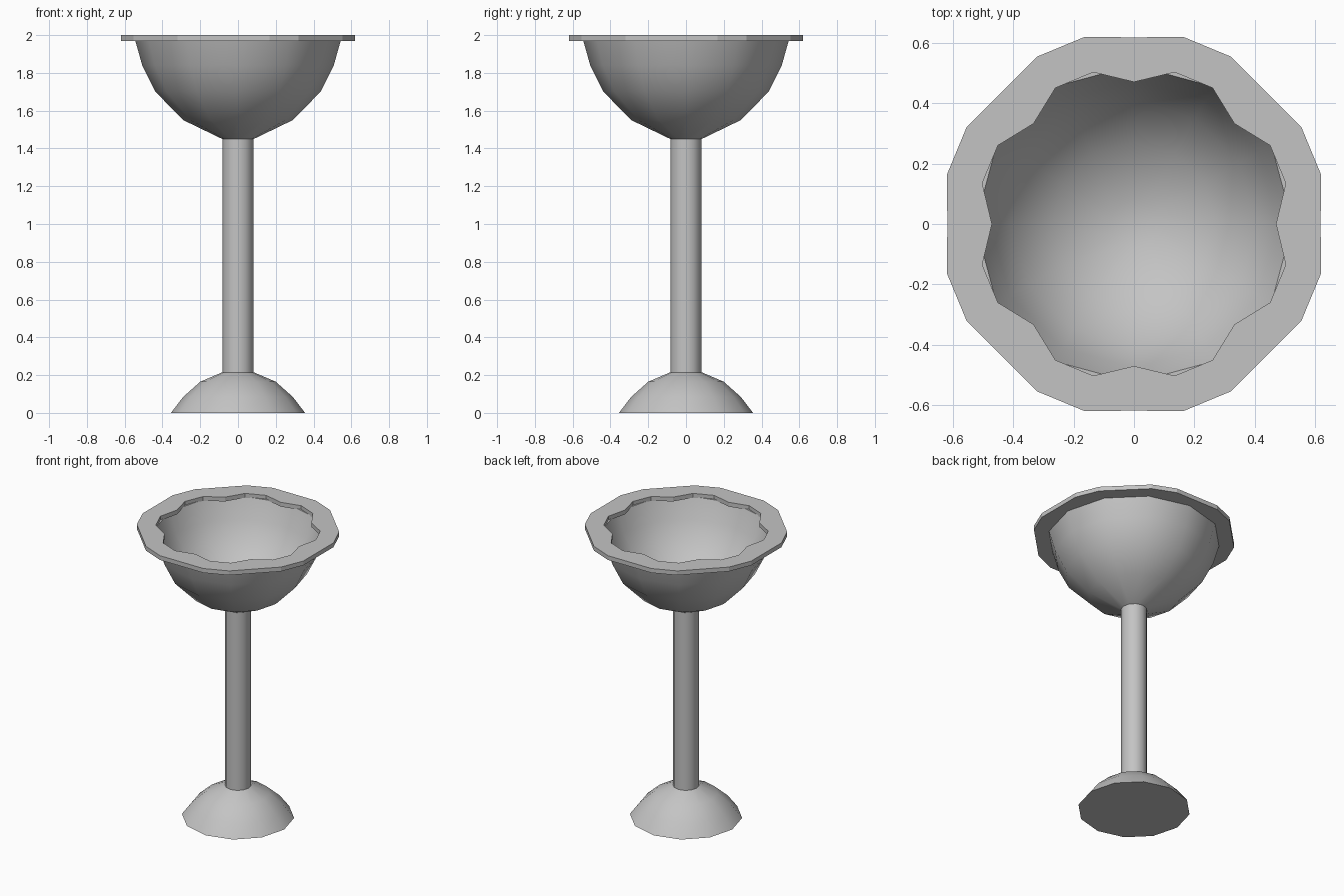
import bpy, bmesh, math

cube = bpy.data.objects.get("Cube")
if cube:
    bpy.data.objects.remove(cube, do_unlink=True)

GREY = (0.55, 0.55, 0.55, 1.0)
mat = bpy.data.materials.new("plain grey")
mat.use_nodes = True
mat.diffuse_color = GREY
mat.node_tree.nodes["Principled BSDF"].inputs["Base Color"].default_value = GREY

SIDES = 12


def finish(name, bm, angle):
    bmesh.ops.recalc_face_normals(bm, faces=bm.faces)
    mesh = bpy.data.meshes.new(name)
    bm.to_mesh(mesh)
    bm.free()
    mesh.materials.append(mat)
    ob = bpy.data.objects.new(name, mesh)
    bpy.context.collection.objects.link(ob)
    bpy.ops.object.select_all(action="DESELECT")
    ob.select_set(True)
    bpy.context.view_layer.objects.active = ob
    bpy.ops.object.shade_smooth_by_angle(angle=math.radians(angle))
    return ob


def ring(bm, radii, z):
    n = len(radii)
    return [bm.verts.new((r * math.cos(math.tau * i / n),
                          r * math.sin(math.tau * i / n), z))
            for i, r in enumerate(radii)]


def bridge(bm, a, b):
    for i in range(len(a)):
        j = (i + 1) % len(a)
        bm.faces.new((a[i], a[j], b[j], b[i]))


def lathe(name, profile, cap_start=False, cap_end=False):
    bm = bmesh.new()
    rings = [ring(bm, [r] * SIDES, z) for r, z in profile]
    for a, b in zip(rings, rings[1:]):
        bridge(bm, a, b)
    if cap_start:
        bm.faces.new(rings[0])
    if cap_end:
        bm.faces.new(rings[-1])
    return finish(name, bm, 50)


# Domed foot with a flat underside
lathe("foot", [(0.355, 0), (0.29, 0.085), (0.20, 0.165), (0.083, 0.215)],
      cap_start=True)

# Straight stem, running up into the bowl
lathe("stem", [(0.083, 0.2), (0.083, 1.46)])

# Bowl: outer wall up, over the lip, inner wall down to a small floor
lathe("bowl", [(0.083, 1.45), (0.29, 1.55), (0.437, 1.70), (0.507, 1.84),
               (0.545, 1.975), (0.525, 1.975), (0.475, 1.84), (0.405, 1.72),
               (0.27, 1.59), (0.08, 1.52)], cap_end=True)

# Flat rim plate: blunt-cornered outline with a scalloped opening
outer = [0.618, 0.64, 0.64] * 8
inner = [0.47, 0.52, 0.52] * 8
bm = bmesh.new()
loops = [ring(bm, outer, 1.97), ring(bm, outer, 2.0),
         ring(bm, inner, 2.0), ring(bm, inner, 1.97)]
for k in range(4):
    bridge(bm, loops[k], loops[(k + 1) % 4])
finish("rim", bm, 20)
